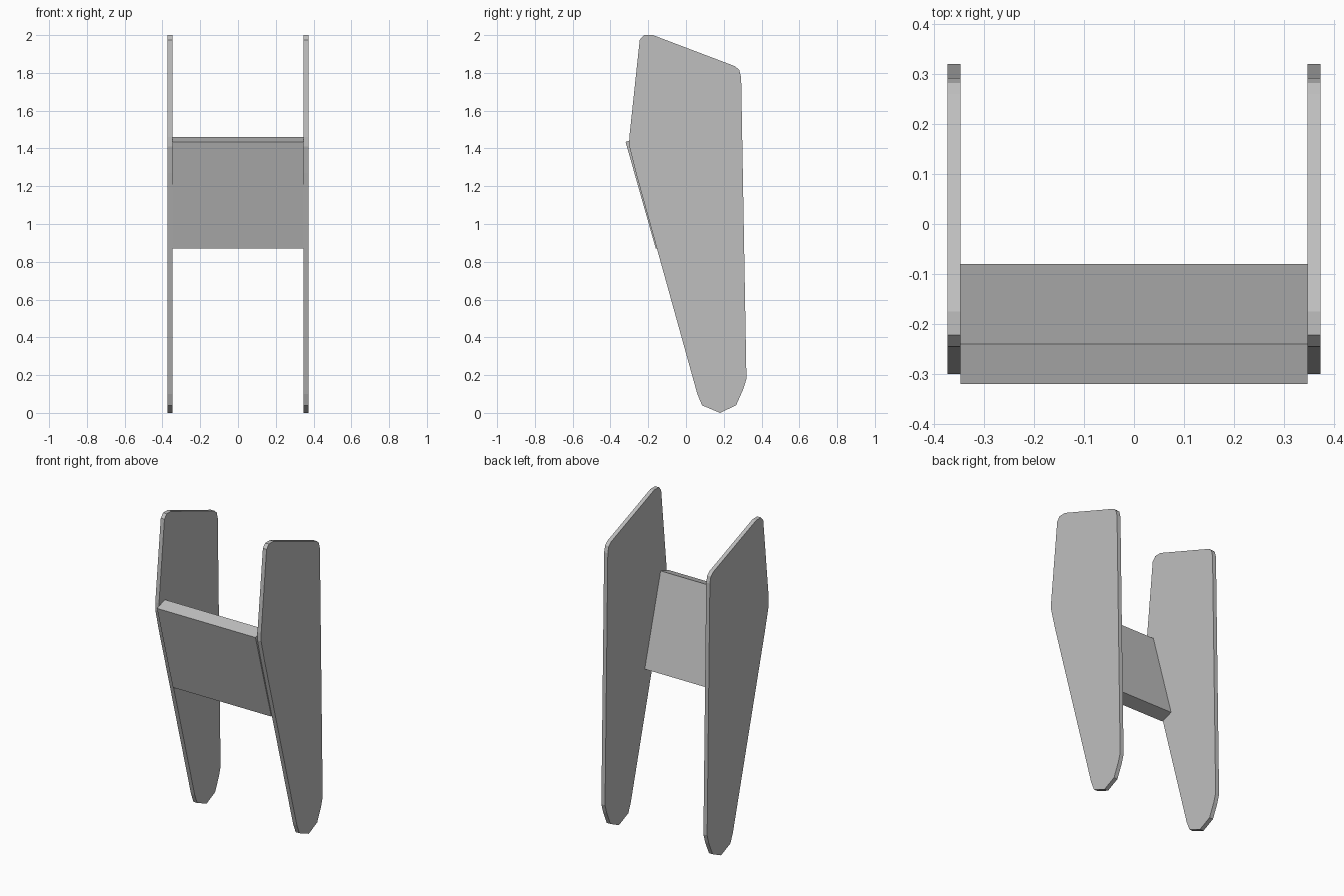
import bpy
import bmesh

cube = bpy.data.objects.get("Cube")
if cube:
    bpy.data.objects.remove(cube, do_unlink=True)

grey = bpy.data.materials.new("plain grey")
grey.use_nodes = True
colour = (0.52, 0.52, 0.52, 1)
grey.diffuse_color = colour
grey.node_tree.nodes["Principled BSDF"].inputs["Base Color"].default_value = colour


def slab(name, outline, x_start, x_end):
    """Extrude a side outline of (y, z) points from x_start to x_end."""
    bm = bmesh.new()
    face = bm.faces.new([bm.verts.new((x_start, y, z)) for y, z in outline])
    extruded = bmesh.ops.extrude_face_region(bm, geom=[face])["geom"]
    moved = [v for v in extruded if isinstance(v, bmesh.types.BMVert)]
    bmesh.ops.translate(bm, verts=moved, vec=(x_end - x_start, 0, 0))
    bmesh.ops.recalc_face_normals(bm, faces=bm.faces)
    mesh = bpy.data.meshes.new(name)
    bm.to_mesh(mesh)
    bm.free()
    mesh.materials.append(grey)
    obj = bpy.data.objects.new(name, mesh)
    bpy.context.collection.objects.link(obj)
    return obj


# Tall tapered side plates with clipped corners
INNER, OUTER = 0.347, 0.373
plate_outline = [
    (-0.245, 1.975), (-0.222, 2.0), (-0.175, 2.0),
    (0.26, 1.835), (0.282, 1.815), (0.292, 1.775),
    (0.32, 0.18), (0.303, 0.125), (0.265, 0.04),
    (0.18, 0.0), (0.085, 0.04), (0.06, 0.1),
    (-0.265, 1.27), (-0.3, 1.41), (-0.3, 1.46),
]
for side, sign in (("left", 1), ("right", -1)):
    slab(side + "_plate", plate_outline, sign * INNER, sign * OUTER)

# Slanted board joining the plates
board_outline = [(-0.32, 1.435), (-0.24, 1.46), (-0.08, 0.895), (-0.16, 0.87)]
slab("cross_board", board_outline, -INNER, INNER)
